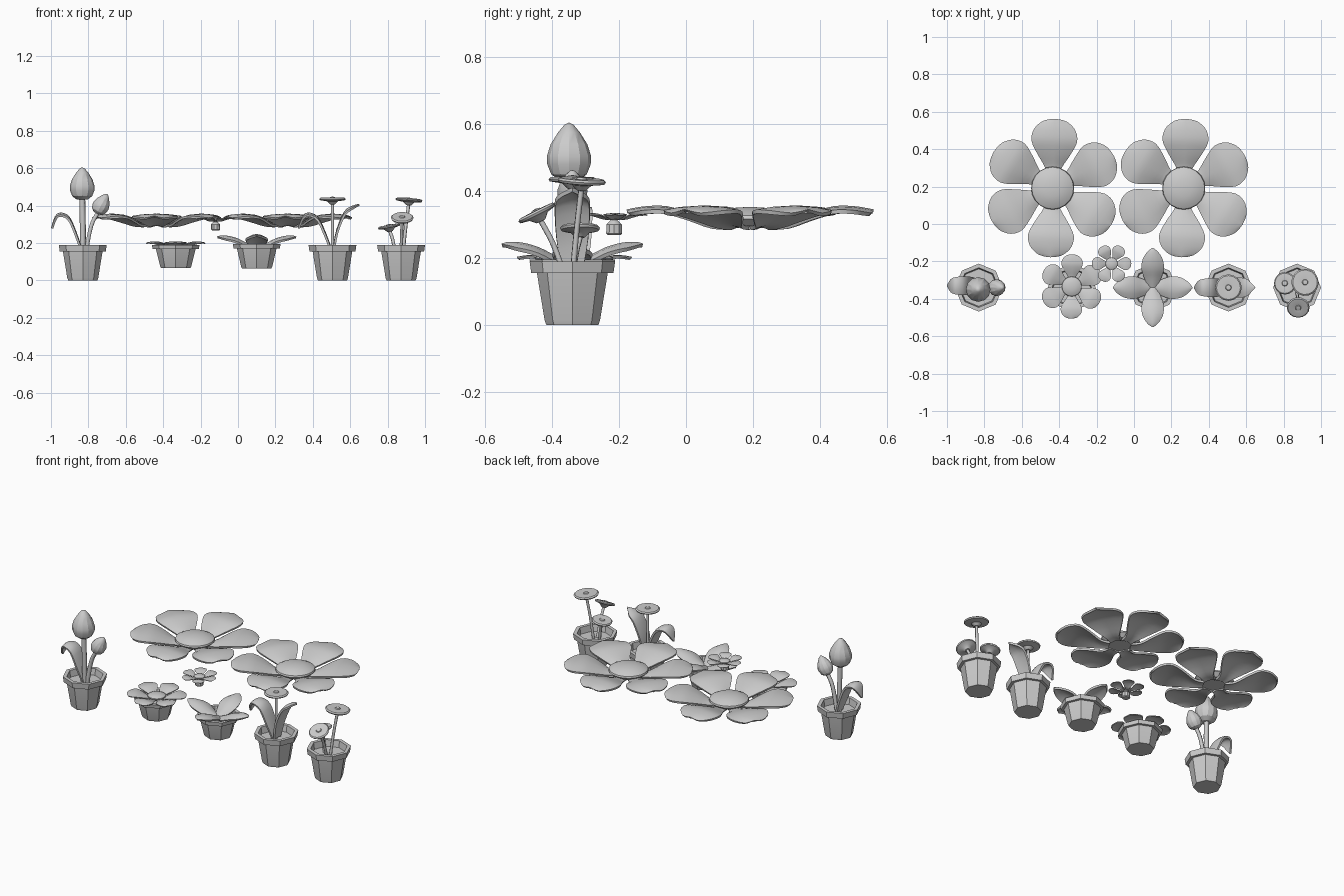
import bpy, bmesh, math
from mathutils import Vector, Matrix

if "Cube" in bpy.data.objects:
    bpy.data.objects.remove(bpy.data.objects["Cube"])

def finish(name, bm, angle=35, matrix=None):
    if matrix:
        bm.transform(matrix)
    bmesh.ops.remove_doubles(bm, verts=bm.verts, dist=1e-5)
    bmesh.ops.recalc_face_normals(bm, faces=bm.faces)
    me = bpy.data.meshes.new(name)
    bm.to_mesh(me)
    bm.free()
    me.shade_smooth()
    me.set_sharp_from_angle(angle=math.radians(angle))
    ob = bpy.data.objects.new(name, me)
    bpy.context.collection.objects.link(ob)
    return ob

def lathe(name, profile, sides, loc, axis=(0, 0, 1), angle=35):
    """Revolve (radius, height) points round an axis."""
    bm = bmesh.new()
    rings = []
    for r, z in profile:
        if r == 0:
            rings.append([bm.verts.new((0, 0, z))] * sides)
        else:
            rings.append([bm.verts.new((r * math.cos(2 * math.pi * i / sides),
                                        r * math.sin(2 * math.pi * i / sides), z)) for i in range(sides)])
    for a, b in zip(rings, rings[1:]):
        for i in range(sides):
            j = (i + 1) % sides
            vs = list(dict.fromkeys((a[i], a[j], b[j], b[i])))
            if len(vs) > 2:
                bm.faces.new(vs)
    m = Matrix.Translation(loc) @ Vector(axis).to_track_quat('Z', 'Y').to_matrix().to_4x4()
    return finish(name, bm, angle, m)

def smooth_points(pts, n=3):
    """Catmull-Rom through the control points."""
    p = [Vector(q) for q in pts]
    p = [2 * p[0] - p[1]] + p + [2 * p[-1] - p[-2]]
    out = []
    for i in range(1, len(p) - 2):
        a, b, c, d = p[i - 1:i + 3]
        for k in range(n):
            t = k / n
            out.append(0.5 * (2 * b + (c - a) * t + (2 * a - 5 * b + 4 * c - d) * t * t
                              + (3 * b - a - 3 * c + d) * t ** 3))
    return out + [p[-2]]

def blade(name, spine, loc, heading, scale=1, droop=0.012, thick=0.012):
    """Petal or leaf from (reach, height, half width) points, turned to a heading."""
    bm = bmesh.new()
    cols = [-1, -0.55, 0, 0.55, 1]
    pts = smooth_points(spine)
    rows = []
    for r, z, w in pts:
        w = max(w, 0.003)
        rows.append([bm.verts.new((r, v * w, z - droop * v * v * min(1, w / 0.05))) for v in cols])
    for a, b in zip(rows, rows[1:]):
        for i in range(4):
            bm.faces.new((a[i], a[i + 1], b[i + 1], b[i]))
    bmesh.ops.recalc_face_normals(bm, faces=bm.faces)
    bmesh.ops.solidify(bm, geom=bm.faces[:], thickness=thick)
    m = (Matrix.Translation(loc) @ Matrix.Rotation(math.radians(heading), 4, 'Z')
         @ Matrix.Scale(scale, 4))
    return finish(name, bm, 50, m)

def stem(name, pts, radius):
    cu = bpy.data.curves.new(name, 'CURVE')
    cu.dimensions = '3D'
    cu.bevel_depth = radius
    cu.bevel_resolution = 1
    cu.use_fill_caps = True
    sp = cu.splines.new('POLY')
    path = smooth_points(pts, 4)
    sp.points.add(len(path) - 1)
    for q, v in zip(sp.points, path):
        q.co = (*v, 1)
    bpy.context.collection.objects.link(bpy.data.objects.new(name, cu))

def pot(name, x, y, base=0, height=0.19):
    k = height / 0.19
    prof = [(0, 0), (0.078, 0), (0.083, 0.014), (0.106, 0.155), (0.123, 0.155),
            (0.128, 0.19), (0.106, 0.19), (0.1, 0.15), (0, 0.15)]
    lathe(name, [(r, z * k) for r, z in prof], 8, (x, y, base), angle=20)

PETAL = [(0.06, 0.004, 0.035), (0.11, 0.01, 0.045), (0.18, 0.036, 0.088), (0.25, 0.056, 0.122),
         (0.31, 0.056, 0.112), (0.35, 0.05, 0.075), (0.365, 0.047, 0.04), (0.37, 0.046, 0.003)]

def flower(name, loc, scale, turn):
    for i in range(6):
        blade(f"{name}_petal_{i + 1}", PETAL, loc, turn + 60 * i, scale)
    dome = [(0, -0.004), (0.09, -0.004), (0.115, 0.018), (0.112, 0.028), (0.085, 0.042), (0.045, 0.051), (0, 0.054)]
    lathe(f"{name}_centre", [(r * scale, z * scale) for r, z in dome], 20, loc)

def umbrella(name, foot, top, r, axis=(0, 0, 1)):
    """Flat disc bloom on a thin stem."""
    a = Vector(axis).normalized()
    t = Vector(top)
    neck = t - a * 0.025
    f = Vector(foot)
    stem(name + "_stem", [f, (f + neck) / 2 + Vector((0, 0, 0.015)), neck], 0.009)
    prof = [(0, -0.028), (0.014, -0.026), (0.03, -0.01), (r * 0.95, -0.004), (r, 0.003), (r * 0.9, 0.009),
            (r * 0.5, 0.01), (0.016, 0.008), (0.013, 0.013), (0, 0.015)]
    lathe(name + "_bloom", prof, 16, top, axis)

def bud(name, loc, axis, k):
    prof = [(0, 0), (0.03, 0.003), (0.053, 0.02), (0.065, 0.05), (0.066, 0.075), (0.055, 0.11),
            (0.033, 0.145), (0.014, 0.168), (0, 0.175)]
    lathe(name, [(r * k, z * k) for r, z in prof], 12, loc, axis, angle=25)

Y = -0.34

# Large open flowers
flower("large_flower_left", (-0.435, 0.192, 0.299), 1, 28)
flower("large_flower_right", (0.266, 0.192, 0.299), 1, 28)

# Tiny flower with a stub stem
flower("tiny_flower", (-0.12, -0.212, 0.318), 0.285, 0)
lathe("tiny_flower_stub", [(0, 0), (0.02, 0), (0.025, 0.005), (0.024, 0.032), (0.011, 0.045), (0.018, 0.058),
                           (0, 0.058)], 10, (-0.12, -0.215, 0.268))

# Pot 1: two buds and an arched leaf
x = -0.83
pot("bud_pot", x, Y)
stem("tall_bud_stem", [(x, Y, 0.14), (x, -0.345, 0.3), (x - 0.003, -0.348, 0.44)], 0.016)
bud("tall_bud", (x - 0.003, -0.35, 0.43), (0, 0, 1), 1)
stem("small_bud_stem", [(x + 0.015, Y, 0.14), (x + 0.045, Y, 0.29), (x + 0.085, Y, 0.37)], 0.012)
bud("small_bud", (x + 0.075, Y, 0.357), (0.45, 0, 0.85), 0.68)
ARCH = [(0, 0.16, 0.03), (0.03, 0.25, 0.045), (0.07, 0.34, 0.05), (0.12, 0.363, 0.047),
        (0.15, 0.34, 0.035), (0.17, 0.28, 0.003)]
blade("bud_arched_leaf", ARCH, (x, -0.33, 0), 180)

# Pot 2: low six-petal flower
pot("low_flower_pot", -0.333, Y, 0.065, 0.125)
flower("low_flower", (-0.333, -0.334, 0.182), 0.465, 29)

# Pot 3: four broad leaves
x = 0.1
pot("broad_leaf_pot", x, Y, 0.063, 0.132)
BROAD = [(0.0, 0.185, 0.02), (0.05, 0.207, 0.045), (0.1, 0.232, 0.06), (0.15, 0.246, 0.054),
         (0.19, 0.248, 0.03), (0.212, 0.243, 0.003)]
for i in range(4):
    blade(f"broad_leaf_{i + 1}", BROAD, (x, Y, 0 if i % 2 else -0.008), 90 * i, droop=0.018)

# Pot 4: disc bloom between two leaves
x = 0.505
pot("disc_pot", x, Y)
umbrella("single_disc", (x, Y, 0.14), (x, Y, 0.433), 0.071)
blade("disc_leaf_left", [(r * 1.09, z, w) for r, z, w in ARCH], (x, Y, 0), 180)
blade("disc_leaf_right", [(0, 0.16, 0.03), (0.02, 0.27, 0.048), (0.06, 0.365, 0.053), (0.1, 0.397, 0.045),
                          (0.142, 0.41, 0.003)], (x, Y, 0), 0)

# Pot 5: three disc blooms
x = 0.872
pot("triple_disc_pot", x, Y)
umbrella("low_disc", (x - 0.03, Y, 0.14), (0.808, -0.317, 0.287), 0.06, (-0.18, 0, 1))
umbrella("high_disc", (x + 0.01, Y, 0.14), (0.914, -0.312, 0.428), 0.073, (0.08, 0.06, 1))
umbrella("front_disc", (x, Y - 0.02, 0.14), (0.878, -0.445, 0.333), 0.061, (0, -0.5, 1))
